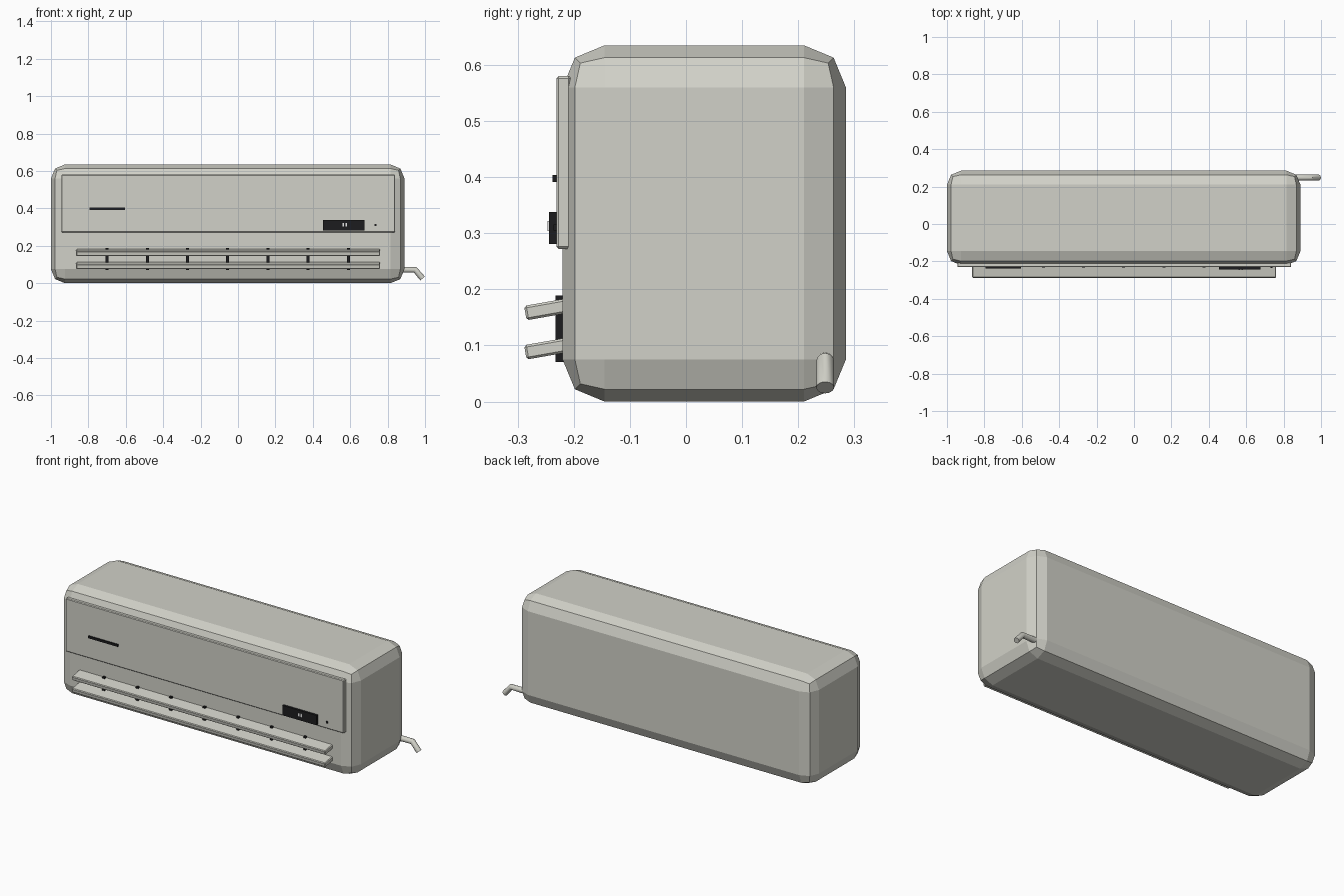
import bpy, math
from mathutils import Vector

if "Cube" in bpy.data.objects:
    bpy.data.objects.remove(bpy.data.objects["Cube"], do_unlink=True)


def material(name, rgb):
    m = bpy.data.materials.new(name)
    m.use_nodes = True
    m.diffuse_color = (*rgb, 1)
    m.node_tree.nodes["Principled BSDF"].inputs["Base Color"].default_value = (*rgb, 1)
    return m


SHELL = material("warm_white_plastic", (0.64, 0.64, 0.58))
BLACK = material("black_plastic", (0.012, 0.012, 0.013))
LIGHT = material("display_white", (0.8, 0.8, 0.8))


def box(name, xs, ys, zs, mat, bevel=0, segments=1, tilt=0):
    """Box spanning the given ranges, optionally bevelled and tilted about x."""
    spans = (xs, ys, zs)
    bpy.ops.mesh.primitive_cube_add(size=1, location=[sum(s) / 2 for s in spans])
    ob = bpy.context.object
    ob.name = name
    ob.scale = [s[1] - s[0] for s in spans]
    bpy.ops.object.transform_apply(location=False, rotation=False, scale=True)
    ob.rotation_euler.x = tilt
    ob.data.materials.append(mat)
    if bevel:
        mod = ob.modifiers.new("bevel", "BEVEL")
        mod.width = bevel
        mod.segments = segments
    return ob


# Housing and raised front panel
box("housing", (-1, 0.89), (-0.22, 0.285), (0, 0.635), SHELL, 0.075, 2)
box("front_panel", (-0.945, 0.84), (-0.231, -0.205), (0.272, 0.58), SHELL, 0.004)

# Tilted air vanes
for name, z in (("upper_vane", 0.165), ("lower_vane", 0.095)):
    box(name, (-0.865, 0.76), (-0.287, -0.203), (z - 0.013, z + 0.013),
        SHELL, 0.004, tilt=math.radians(10))

# Vertical ribs carrying the vanes
for i in range(7):
    x = -0.7 + 0.215 * i
    box(f"vane_rib_{i + 1}", (x - 0.008, x + 0.008), (-0.233, -0.21), (0.071, 0.189), BLACK)

# Panel details
box("trim_strip", (-0.795, -0.605), (-0.238, -0.23), (0.391, 0.404), BLACK)
box("display", (0.455, 0.675), (-0.244, -0.23), (0.281, 0.338), BLACK)
box("receiver_dot", (0.73, 0.74), (-0.236, -0.23), (0.305, 0.316), BLACK)
for i, x in enumerate((0.562, 0.578)):
    box(f"display_bar_{i + 1}", (x - 0.004, x + 0.004), (-0.247, -0.243), (0.304, 0.322), LIGHT)

# Bent drain pipe
curve = bpy.data.curves.new("drain_pipe", "CURVE")
curve.dimensions = "3D"
curve.bevel_depth = 0.016
curve.bevel_resolution = 4
curve.use_fill_caps = True
path = [Vector(p) for p in ((0.86, 0.248, 0.072), (0.947, 0.248, 0.072), (0.987, 0.248, 0.025))]
spline = curve.splines.new("POLY")
spline.points.add(len(path) - 1)
for point, co in zip(spline.points, path):
    point.co = (*co, 1)
pipe = bpy.data.objects.new("drain_pipe", curve)
bpy.context.collection.objects.link(pipe)
bpy.ops.object.select_all(action="DESELECT")
pipe.select_set(True)
bpy.context.view_layer.objects.active = pipe
bpy.ops.object.convert(target="MESH")
pipe = bpy.context.object
pipe.data.materials.clear()
pipe.data.materials.append(SHELL)
bpy.ops.object.shade_smooth_by_angle(angle=math.radians(35))
